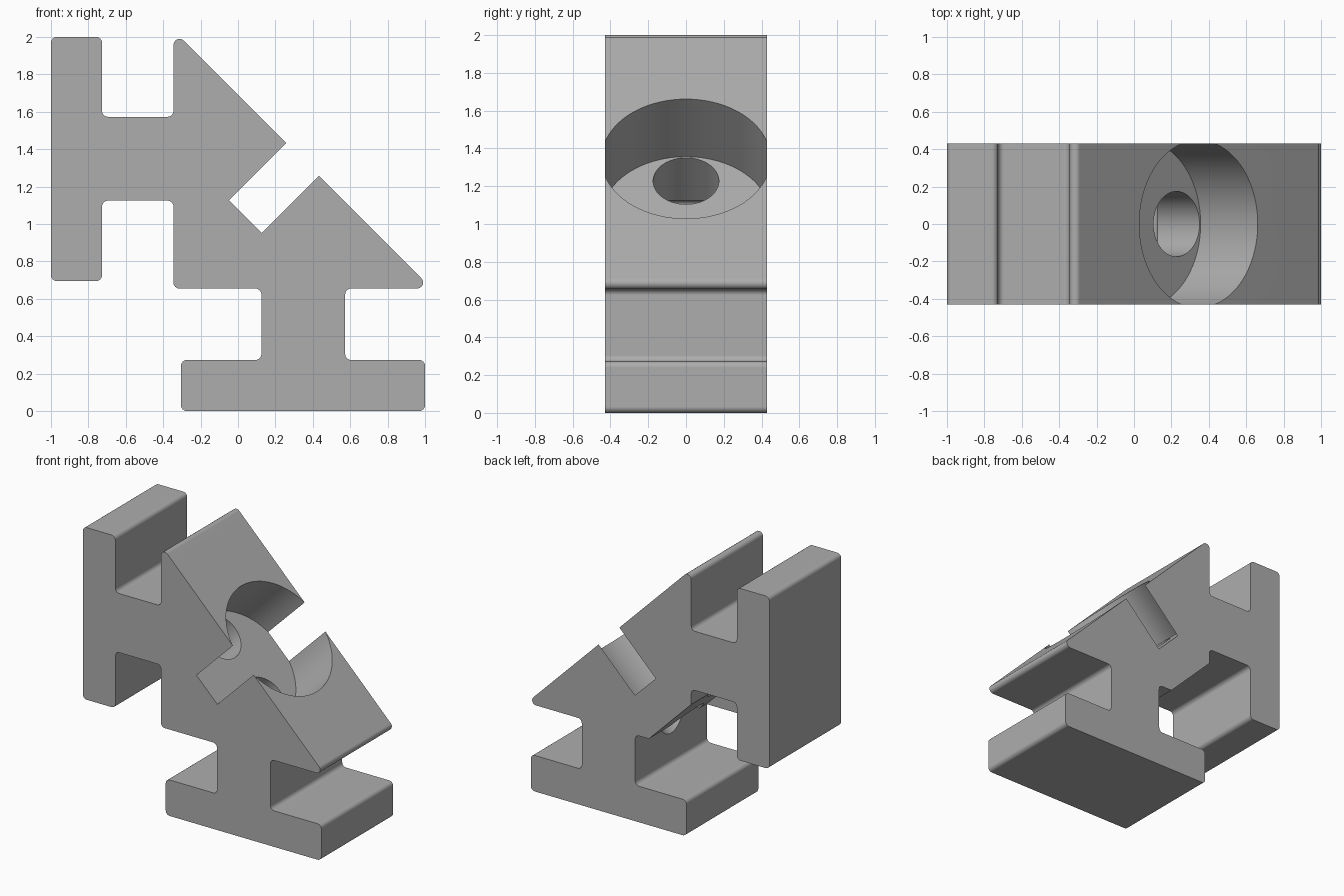
import bpy, bmesh, math
from mathutils import Vector, Matrix

if "Cube" in bpy.data.objects:
    bpy.data.objects.remove(bpy.data.objects["Cube"])

HALF = 0.43       # half the depth of the extrusion
ROUND = 0.032     # corner radius of the profile

grey = bpy.data.materials.new("plain grey")
grey.use_nodes = True
colour = (0.42, 0.42, 0.42, 1)
grey.diffuse_color = colour
grey.node_tree.nodes["Principled BSDF"].inputs["Base Color"].default_value = colour


def mirrored(p):
    """Reflect a profile point across the bracket's diagonal."""
    return (p[1] - 1, p[0] + 1)


def fillet(points, radius, steps=6):
    """Replace each corner of a closed outline by an arc."""
    out = []
    for i, p in enumerate(points):
        p = Vector(p)
        a = (Vector(points[i - 1]) - p).normalized()
        b = (Vector(points[(i + 1) % len(points)]) - p).normalized()
        half = math.acos(a.dot(b)) / 2
        centre = p + (a + b).normalized() * radius / math.sin(half)
        reach = radius / math.tan(half)
        start, end = p + a * reach - centre, p + b * reach - centre
        sweep = math.pi - 2 * half
        for k in range(steps + 1):
            t = k / steps
            spoke = start * math.sin((1 - t) * sweep) + end * math.sin(t * sweep)
            out.append(centre + spoke / math.sin(sweep))
    return out


def finish(name, bm):
    mesh = bpy.data.meshes.new(name)
    bm.to_mesh(mesh)
    bm.free()
    mesh.materials.append(grey)
    obj = bpy.data.objects.new(name, mesh)
    bpy.context.collection.objects.link(obj)
    return obj


def prism(name, outline, y0, y1):
    """Extrude an x-z outline along y."""
    bm = bmesh.new()
    face = bm.faces.new([bm.verts.new((x, y0, z)) for x, z in outline])
    moved = bmesh.ops.extrude_face_region(bm, geom=[face], use_keep_orig=True)["geom"]
    verts = [v for v in moved if isinstance(v, bmesh.types.BMVert)]
    bmesh.ops.translate(bm, verts=verts, vec=(0, y1 - y0, 0))
    bmesh.ops.recalc_face_normals(bm, faces=bm.faces)
    return finish(name, bm)


def bore(name, radius, offset, low, high):
    """Cylinder along the diagonal axis; low and high are values of x + z."""
    bm = bmesh.new()
    mid = (low + high) / 2
    place = Matrix.Translation(((mid - 1) / 2 - offset, 0, (mid + 1) / 2 + offset))
    bmesh.ops.create_cone(bm, cap_ends=True, segments=96, radius1=radius, radius2=radius,
                          depth=(high - low) / math.sqrt(2),
                          matrix=place @ Matrix.Rotation(math.radians(45), 4, "Y"))
    return finish(name, bm)


# Extruded bracket: one upright H arm, its mirrored twin and the shared corner
upper = [(-0.345, 2.035), (-0.345, 1.573), (-0.727, 1.573), (-0.727, 2), (-1, 2),
         (-1, 0.695), (-0.727, 0.695), (-0.727, 1.125), (-0.345, 1.125)]
outline = upper + [(-0.345, 0.655)] + [mirrored(p) for p in reversed(upper)]
bracket = prism("corner_bracket", fillet(outline, ROUND), -HALF, HALF)

# Counterbore in the slanted face, two screw holes and the rear corner pocket
cutters = [bore("counterbore_cutter", 0.4475, 0, 1.08, 2.2)]
for side in (-1, 1):
    cutters.append(bore("screw_hole_cutter", 0.174, side * 0.1875, 0.3, 1.2))
cutters.append(prism("corner_pocket_cutter", [(-0.4, 1.065), (0.06, 0.605), (-0.4, 0.605)],
                     -0.26, HALF + 0.1))

for cutter in cutters:
    mod = bracket.modifiers.new(cutter.name, "BOOLEAN")
    mod.operation = "DIFFERENCE"
    mod.object = cutter
    mod.solver = "EXACT"

# Bake the cuts, then remove the helpers
graph = bpy.context.evaluated_depsgraph_get()
baked = bpy.data.meshes.new_from_object(bracket.evaluated_get(graph))
bracket.modifiers.clear()
bracket.data = baked
for cutter in cutters:
    bpy.data.objects.remove(cutter)

# Smooth the bores and rounded edges, keep the flats crisp
bpy.ops.object.select_all(action="DESELECT")
bracket.select_set(True)
bpy.context.view_layer.objects.active = bracket
bpy.ops.object.shade_smooth_by_angle(angle=math.radians(30))
weighted = bracket.modifiers.new("weighted_normals", "WEIGHTED_NORMAL")
weighted.keep_sharp = True
